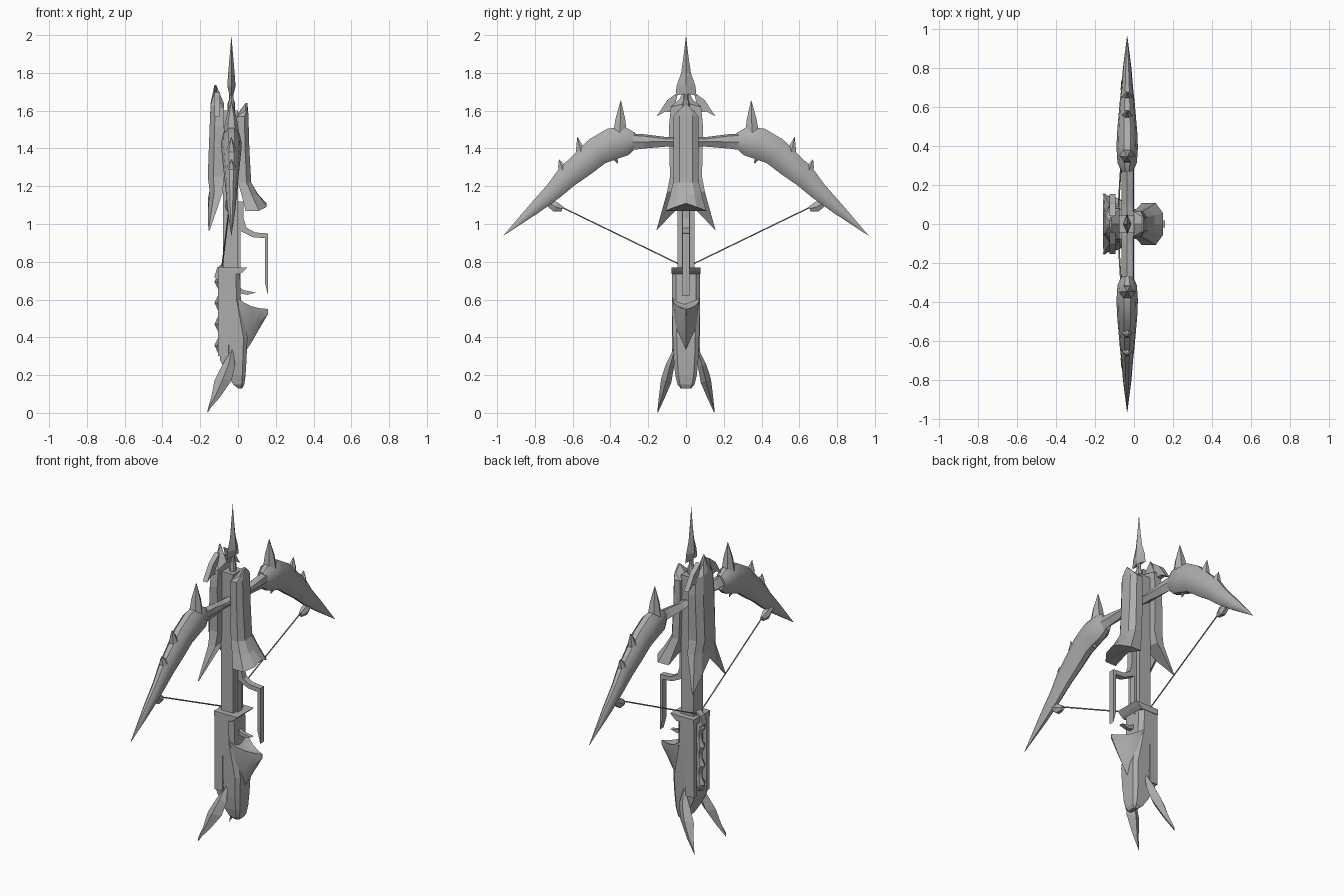
import bpy, bmesh
from math import sin, cos, pi, radians
from mathutils import Vector

cube = bpy.data.objects.get("Cube")
if cube:
    bpy.data.objects.remove(cube)

grey = bpy.data.materials.new("plain grey")
grey.use_nodes = True
grey.diffuse_color = (0.42, 0.42, 0.42, 1)
grey.node_tree.nodes["Principled BSDF"].inputs["Base Color"].default_value = (0.42, 0.42, 0.42, 1)


def loft(name, rings, smooth=False):
    """Skin a row of equal-length point rings and cap both ends."""
    bm = bmesh.new()
    rows = [[bm.verts.new(p) for p in ring] for ring in rings]
    n = len(rows[0])
    for a, b in zip(rows, rows[1:]):
        for i in range(n):
            j = (i + 1) % n
            bm.faces.new((a[i], a[j], b[j], b[i]))
    bm.faces.new(rows[0])
    bm.faces.new(rows[-1])
    bmesh.ops.remove_doubles(bm, verts=bm.verts, dist=0.0004)
    bmesh.ops.recalc_face_normals(bm, faces=bm.faces)
    mesh = bpy.data.meshes.new(name)
    bm.to_mesh(mesh)
    bm.free()
    mesh.materials.append(grey)
    ob = bpy.data.objects.new(name, mesh)
    bpy.context.collection.objects.link(ob)
    if smooth:
        bpy.ops.object.select_all(action='DESELECT')
        ob.select_set(True)
        bpy.context.view_layer.objects.active = ob
        bpy.ops.object.shade_smooth_by_angle(angle=radians(40))
    return ob


def tube(name, path, sides=10, smooth=True):
    """Oval tube along (x, y, z, half thickness in x, half height) stations."""
    pts = [Vector(p[:3]) for p in path]
    rings = []
    for i, p in enumerate(path):
        d = (pts[min(i + 1, len(pts) - 1)] - pts[max(i - 1, 0)]).normalized()
        u = Vector((1, 0, 0))
        u = (u - d * u.dot(d)).normalized()
        v = d.cross(u)
        rings.append([pts[i] + u * p[3] * cos(2 * pi * k / sides) + v * p[4] * sin(2 * pi * k / sides)
                      for k in range(sides)])
    return loft(name, rings, smooth)


def box(name, x0, x1, hy, z0, z1, y=0):
    return loft(name, [[(x0, y - hy, z), (x1, y - hy, z), (x1, y + hy, z), (x0, y + hy, z)] for z in (z0, z1)])


def prism(name, outline, hy):
    """Extrude an (x, z) outline across y."""
    return loft(name, [[(x, s * hy, z) for x, z in outline] for s in (-1, 1)])


def plate(name, rows):
    """Armour plate rows: edge z, middle z, half width, outer x, inner x, flat half width."""
    rings = []
    for ze, zm, w, xo, xi, f in rows:
        bevel = xo + (xi - xo) * 0.35
        rings.append([(xi, -w, ze), (bevel, -w, ze), (xo, -f, (ze + zm) / 2), (xo, 0, zm),
                      (xo, f, (ze + zm) / 2), (bevel, w, ze), (xi, w, ze), (xi, 0, zm)])
    return loft(name, rings)


# Rail and bolt
box("rail", -0.08, 0.0, 0.045, 0.6, 1.6)
box("rail_rib", -0.01, 0.012, 0.02, 0.62, 1.12)
tube("bolt_neck", [(-0.035, 0, 1.58, .02, .02), (-0.035, 0, 1.64, .02, .02), (-0.035, 0, 1.66, .012, .012),
                   (-0.035, 0, 1.72, .012, .012)], 8)
loft("bolt_head", [[(-0.035 + t, 0, z), (-0.035, w, z - d), (-0.035 - t, 0, z), (-0.035, -w, z - d)]
                   for z, w, t, d in ((1.69, .055, .012, .01), (1.73, .05, .022, 0), (1.8, .026, .017, 0),
                                      (1.88, .014, .01, 0), (2.0, .0, .0, 0))])

# Upper armour plate with fishtail and shoulder barbs
plate("top_plate", [(1.66, 1.735, .035, -.125, -.115, .012), (1.62, 1.64, .08, -.145, -.075, .04),
                    (1.52, 1.52, .09, -.15, -.075, .05), (1.25, 1.25, .085, -.16, -.075, .05),
                    (1.17, 1.18, .1, -.15, -.08, .06), (0.965, 1.13, .157, -.16, -.15, .08)])
# Lower armour plate
plate("under_plate", [(1.60, 1.64, .04, .05, .04, .02), (1.57, 1.58, .065, .055, -.005, .035),
                      (1.4, 1.4, .065, .06, -.005, .035), (1.22, 1.22, .068, .07, .0, .035),
                      (1.15, 1.16, .085, .105, .02, .045), (1.07, 1.11, .108, .15, .04, .055)])

# Stock: rounded core, wall rails, collar and thumb spike
def stock_ring(z, x0, x1, hy):
    b = min(hy, x1 - x0) * 0.3
    return [(x0, -hy, z), (x1 - b, -hy, z), (x1, -hy + b, z), (x1, hy - b, z), (x1 - b, hy, z), (x0, hy, z)]

loft("stock", [stock_ring(*r) for r in ((.77, -.065, .01, .075), (.6, -.065, .015, .075), (.4, -.065, .05, .07),
                                        (.28, -.09, .045, .065), (.2, -.055, .04, .057),
                                        (.15, -.025, .033, .045), (.13, .0, .022, .028))])
loft("stock_tail_block", [stock_ring(*r) for r in ((.36, -.095, -.03, .07), (.28, -.095, -.03, .065),
                                                   (.2, -.055, -.03, .055))])
prism("collar", [(-.105, .77), (.05, .77), (.03, .75), (.01, .735), (-.105, .735)], 0.078)
loft("thumb_spike", [[(x, -h, t), (x, 0, t - d), (x, h, t), (x, h * .8, (t + b) / 2 - .02), (x, 0, b),
                      (x, -h * .8, (t + b) / 2 - .02)]
                     for x, h, t, b, d in ((-.02, .075, .62, .25, 0), (.03, .066, .585, .31, .02),
                                           (.07, .045, .565, .37, .015), (.11, .025, .555, .44, .006),
                                           (.16, .003, .55, .54, 0))], True)

# Bumpy spine lying in the open channel of the stock
tube("spine", [(-.075, 0, .32 + .0375 * i, .05 if i % 3 == 1 else .032, .036 if i % 3 == 1 else .024)
               for i in range(12)], 8)

# Trigger lever and hook
prism("trigger_lever", [(.0, 1.12), (.03, 1.12), (.03, 1.03), (.045, .98), (.09, .955), (.16, .95), (.16, .62),
                        (.142, .69), (.142, .925), (.08, .93), (.0, .97)], 0.018)
prism("trigger_hook", [(.0, .67), (.03, .65), (.095, .637), (.05, .625), (.0, .635)], 0.012)
prism("string_catch", [(-.07, .8), (-.11, .77), (-.125, .72), (-.1, .69), (-.07, .69)], 0.02)

for s, side in ((-1, "right"), (1, "left")):
    def sided(path):
        return [(p[0], p[1] * s) + p[2:] for p in path]

    # Crosspiece arm joining the rail to the limb
    loft(side + "_crosspiece", [[(-.065, s * y, m), (-.035, s * y, t), (-.005, s * y, t - .01), (.0, s * y, m),
                                 (-.02, s * y, b)]
                                for y, t, m, b in ((0, 1.46, 1.44, 1.41), (.1, 1.46, 1.437, 1.41),
                                                   (.22, 1.475, 1.435, 1.4), (.3, 1.48, 1.435, 1.39))])
    # Bow limb
    c = -.035
    tube(side + "_limb", sided([(c, .27, 1.44, .03, .045), (c, .315, 1.44, .05, .08), (c, .39, 1.425, .055, .088),
                                (c, .47, 1.385, .052, .08), (c, .55, 1.315, .045, .072), (c, .63, 1.25, .038, .064),
                                (c, .7, 1.175, .03, .05), (c, .8, 1.085, .022, .034), (c, .965, .94, .001, .001)]))
    # Limb spikes: start and tip
    for i, (y0, z0, y1, z1, r) in enumerate(((.35, 1.46, .345, 1.655, .045), (.55, 1.35, .575, 1.46, .035),
                                             (.65, 1.28, .672, 1.342, .03), (.4, 1.39, .36, 1.32, .03))):
        mid = ((y0 + y1) / 2, (z0 + z1) / 2)
        tube(f"{side}_limb_spike_{i + 1}", sided([(c, y0, z0, r, r), (c, *mid, r * .65, r * .65),
                                                  (c, y1, z1, .001, .001)]), 6)
    # String nock and string
    tube(side + "_nock", sided([(-.045, .74, 1.12, .02, .02), (-.045, .69, 1.09, .024, .03),
                                (-.045, .655, 1.08, .012, .015)]), 6, False)
    tube(side + "_string", sided([(-.045, .67, 1.095, .004, .004), (-.085, .0, .77, .004, .004)]), 6)
    # Shoulder barb on the upper plate
    loft(side + "_shoulder_barb", [[(x, s * y, z) for y, z in ((.04, 1.7), (.1, 1.655), (.155, 1.57), (.11, 1.595),
                                                              (.07, 1.59))] for x in (-.125, -.095)])
    # Stock wall rail
    box(side + "_channel_wall", -.105, -.05, .014, .3, .76, s * .06)
    # Tail fin with a thick middle and sharp edges
    loft(side + "_tail_fin", [[(x - t, s * y, z), (x, s * (y + t * .6), z + .01), (x + t, s * y, z),
                               (x, s * (y - t * .6), z - .01)]
                              for x, y, z, t in ((-.03, .06, .335, .004), (-.05, .085, .25, .035),
                                                 (-.08, .105, .17, .045), (-.12, .13, .08, .022),
                                                 (-.16, .15, .01, .001))])
